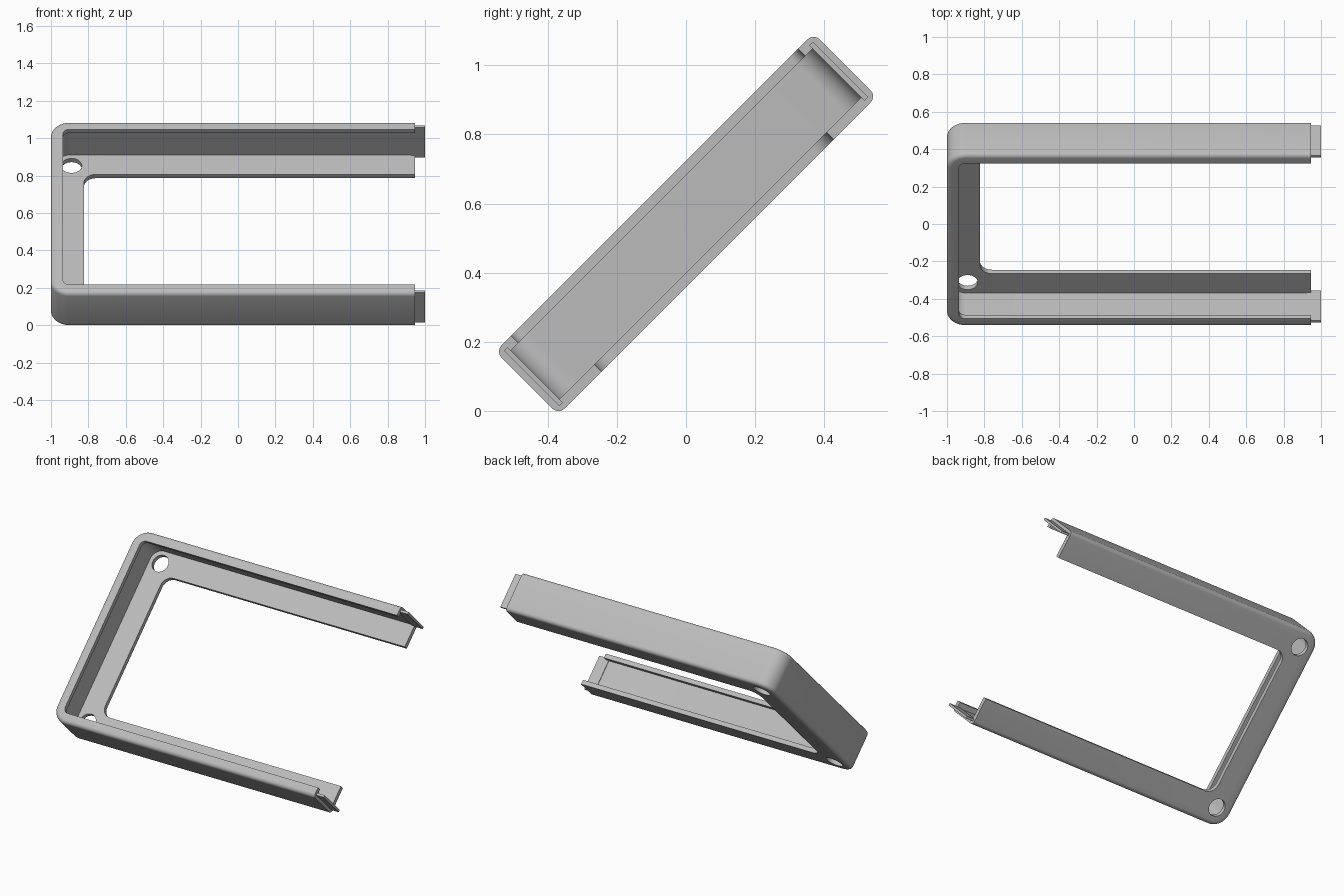
import bpy, bmesh, math
from mathutils import Matrix

cube = bpy.data.objects.get("Cube")
if cube:
    bpy.data.objects.remove(cube, do_unlink=True)

HALF_W, HALF_H = 0.651, 0.129      # half width and half depth of the frame
WALL, LIP, FLANGE, FLOOR = 0.03, 0.064, 0.176, 0.029
EDGE_R, CORNER_R, INNER_R = 0.025, 0.1, 0.065
X_CLOSED, X_OPEN = -1.0, 0.945
ARC_STEPS = 10
TILT = Matrix.Translation((0, 0, 0.5412)) @ Matrix.Rotation(math.radians(45), 4, 'X')

grey = bpy.data.materials.new("light_grey")
grey.use_nodes = True
colour = (0.5, 0.5, 0.5, 1)
grey.diffuse_color = colour
grey.node_tree.nodes["Principled BSDF"].inputs["Base Color"].default_value = colour


def make_object(name, bm):
    bmesh.ops.recalc_face_normals(bm, faces=bm.faces[:])
    mesh = bpy.data.meshes.new(name)
    bm.to_mesh(mesh)
    bm.free()
    mesh.materials.append(grey)
    obj = bpy.data.objects.new(name, mesh)
    obj.matrix_world = TILT
    bpy.context.collection.objects.link(obj)
    return obj


def activate(obj):
    bpy.ops.object.select_all(action='DESELECT')
    obj.select_set(True)
    bpy.context.view_layer.objects.active = obj


def arc(cx, cy, r, start, end, steps):
    return [(cx + r * math.cos(a), cy + r * math.sin(a))
            for a in (math.radians(start + (end - start) * i / steps) for i in range(steps + 1))]


def u_path(inset):
    """U-shaped run at a given inset from the outer outline."""
    r = INNER_R if inset > CORNER_R else CORNER_R - inset
    cx, cy = X_CLOSED + inset + r, HALF_W - inset - r
    top = arc(cx, cy, r, 90, 180, ARC_STEPS)
    bottom = [(x, -y) for x, y in reversed(top)]
    return [(X_OPEN, HALF_W - inset)] + top + bottom + [(X_OPEN, inset - HALF_W)]


# Channel section as (inset, height): flange, wall with rounded edges, lip
section = [(FLANGE, -HALF_H)]
section += arc(EDGE_R, EDGE_R - HALF_H, EDGE_R, 270, 180, 5)
section += arc(EDGE_R, HALF_H - EDGE_R, EDGE_R, 180, 90, 5)
section += [(LIP, HALF_H), (LIP, HALF_H - FLOOR), (WALL, HALF_H - FLOOR),
            (WALL, FLOOR - HALF_H), (FLANGE, FLOOR - HALF_H)]

# Frame: the section swept along the U
bm = bmesh.new()
rows = [[bm.verts.new((x, y, h)) for x, y in u_path(d)] for d, h in section]
for a, b in zip(rows, rows[1:] + rows[:1]):
    for i in range(len(a) - 1):
        bm.faces.new((a[i], a[i + 1], b[i + 1], b[i]))
for end in (0, -1):
    bm.faces.new([row[end] for row in rows])
frame = make_object("channel_frame", bm)

# Round holes through the flange at the two closed corners
bm = bmesh.new()
for side in (-1, 1):
    bmesh.ops.create_cone(
        bm, cap_ends=True, segments=40, radius1=0.055, radius2=0.055, depth=0.1,
        matrix=Matrix.Translation((X_CLOSED + 0.11, side * (HALF_W - 0.11), FLOOR / 2 - HALF_H)))
cutter = make_object("hole_cutter", bm)
cutter.hide_render = True
cut = frame.modifiers.new("corner_holes", 'BOOLEAN')
cut.operation, cut.solver, cut.object = 'DIFFERENCE', 'EXACT', cutter
activate(frame)
bpy.ops.object.modifier_apply(modifier=cut.name)
bpy.data.objects.remove(cutter, do_unlink=True)
bpy.ops.object.shade_smooth_by_angle(angle=math.radians(30))

# Thin joining tabs at the open ends
for side, name in ((1, "back_tab"), (-1, "front_tab")):
    bm = bmesh.new()
    size = Matrix.Diagonal((0.075, 0.015, 0.226, 1))
    bmesh.ops.create_cube(bm, size=1,
                          matrix=Matrix.Translation((1 - 0.0375, side * 0.6245, 0)) @ size)
    make_object(name, bm)
